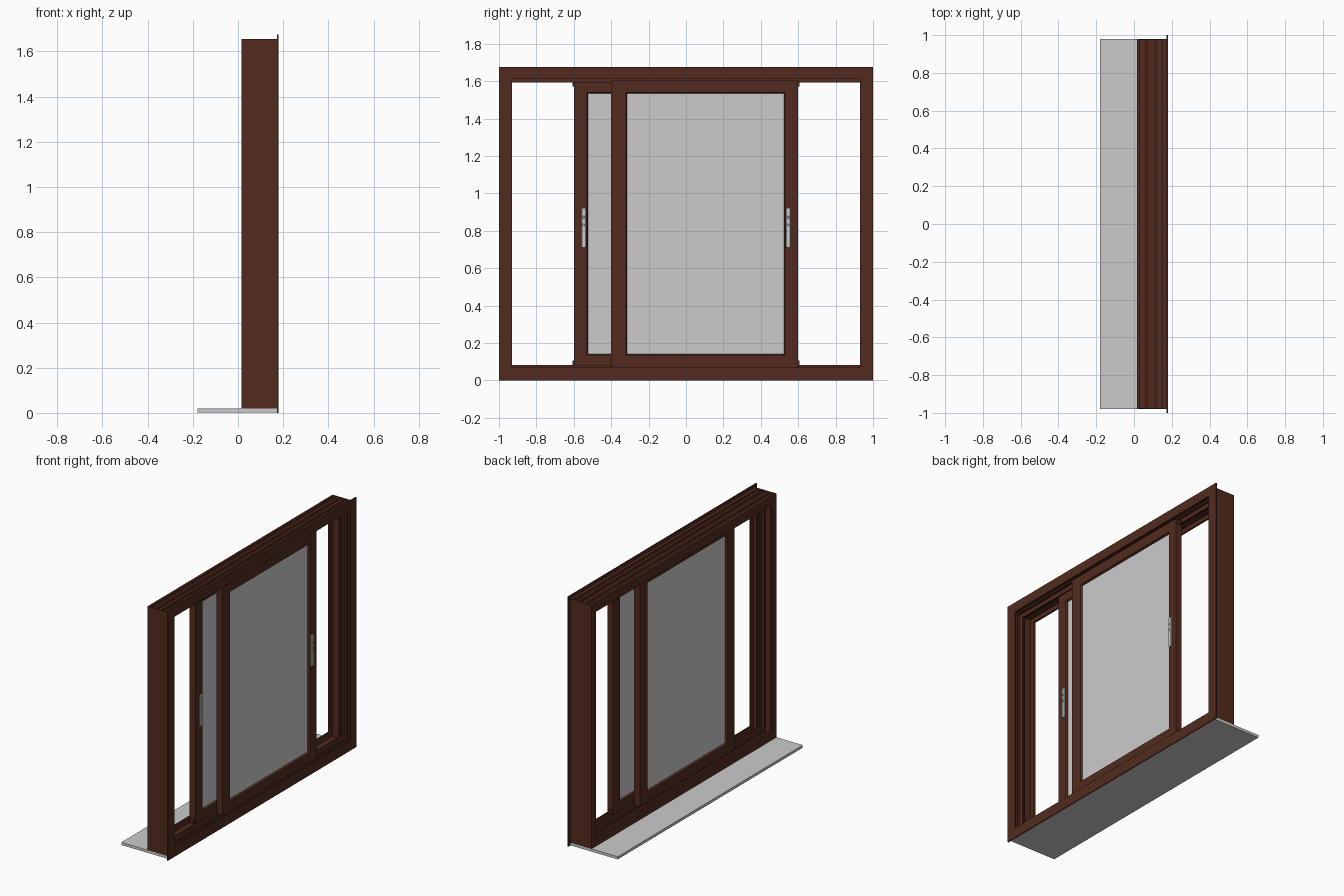
import bpy, bmesh

if "Cube" in bpy.data.objects:
    bpy.data.objects.remove(bpy.data.objects["Cube"])

brown = bpy.data.materials.new("brown_finish")
brown.diffuse_color = (0.085, 0.024, 0.013, 1)
brown.use_nodes = True
brown.node_tree.nodes["Principled BSDF"].inputs["Base Color"].default_value = brown.diffuse_color


def finish(name, bm, mat):
    bmesh.ops.recalc_face_normals(bm, faces=bm.faces)
    me = bpy.data.meshes.new(name)
    bm.to_mesh(me)
    bm.free()
    ob = bpy.data.objects.new(name, me)
    bpy.context.collection.objects.link(ob)
    if mat:
        me.materials.append(mat)
    return ob


def box(name, x, y, z, mat=None, bevel=0):
    bm = bmesh.new()
    bmesh.ops.create_cube(bm, size=1)
    for v in bm.verts:
        for i, (a, b) in enumerate((x, y, z)):
            v.co[i] = a if v.co[i] < 0 else b
    if bevel:
        bmesh.ops.bevel(bm, geom=bm.edges[:], offset=bevel, segments=1, affect='EDGES')
    return finish(name, bm, mat)


def ring(name, profile, inner, outer, mat=brown):
    """Mitred rectangular frame. Profile is (x, t), t = 0 inner edge to 1 outer edge.
    Rectangles are (y0, y1, z0, z1)."""
    bm = bmesh.new()
    loops = []
    for iy, iz in ((0, 2), (1, 2), (1, 3), (0, 3)):
        loops.append([bm.verts.new((x, inner[iy] + (outer[iy] - inner[iy]) * t,
                                    inner[iz] + (outer[iz] - inner[iz]) * t))
                      for x, t in profile])
    n = len(profile)
    for k in range(4):
        a, b = loops[k], loops[(k + 1) % 4]
        for i in range(n):
            j = (i + 1) % n
            bm.faces.new((a[i], a[j], b[j], b[i]))
    return finish(name, bm, mat)


# Sill board
box("sill", (-0.18, 0.172), (-0.98, 0.98), (0.002, 0.02))

# Outer frame with two sliding channels, each with a small running rail
F = 0.6
body = [(0.015, 1), (0.015, 0), (0.028, 0), (0.028, F),
        (0.081, F), (0.081, 0.4), (0.088, 0.4), (0.088, F),
        (0.108, F), (0.108, 0), (0.117, 0), (0.117, F),
        (0.137, F), (0.137, 0.4), (0.144, 0.4), (0.144, F),
        (0.173, F), (0.173, 1)]
ring("outer_frame", body, (-0.93, 0.93, 0.083, 1.592), (-0.98, 0.98, 0.02, 1.64))

# Flat cover trim on the room side
ring("cover_trim", [(0.172, 0), (0.172, 1), (0.18, 1), (0.18, 0)],
     (-0.93, 0.93, 0.07, 1.61), (-1, 1, 0, 1.675))

# Ridges along the top of the head, closed by end caps
for i, (a, b) in enumerate(((0.015, 0.03), (0.06, 0.075), (0.108, 0.118), (0.15, 0.173))):
    box(f"head_ridge_{i}", (a, b), (-0.975, 0.975), (1.638, 1.655), brown)
for s in (-1, 1):
    ys = sorted((s * 0.974, s * 0.98))
    box(f"head_end_cap_{'left' if s < 0 else 'right'}", (0.015, 0.173), ys, (1.638, 1.655), brown)


def sash(name, x0, x1, side):
    """Sliding sash; side is the y direction of the handle stile."""
    def span(a, b):
        return sorted((side * a, side * b))
    opening = (*span(-0.315, 0.525), 0.14, 1.535)
    outside = (*span(-0.4, 0.6), 0.07, 1.604)
    bead = [(x0, 1), (x0, 0.06), (x0 + 0.008, 0), (x1 - 0.008, 0), (x1, 0.06), (x1, 1)]
    ring(name + "_frame", bead, opening, outside)
    xm = (x0 + x1) / 2
    box(name + "_glass", (xm - 0.007, xm + 0.007), span(-0.32, 0.53), (0.135, 1.54))
    # guide blocks at the sash corners
    for k, z in (("bottom", (0.075, 0.105)), ("top", (1.57, 1.6))):
        box(f"{name}_guide_{k}", (xm - 0.012, xm + 0.012), span(0.598, 0.607), z, brown)
    # pull handle with its latch
    box(name + "_handle", (x1 - 0.002, x1 + 0.008), span(0.535, 0.559), (0.712, 0.922), None, 0.002)
    for k, z in enumerate((0.83, 0.872)):
        box(f"{name}_latch_{k}", (x1 + 0.007, x1 + 0.013), span(0.541, 0.553),
            (z - 0.006, z + 0.006), None, 0.002)


sash("inner_sash", 0.120, 0.164, 1)
sash("outer_sash", 0.062, 0.106, -1)
